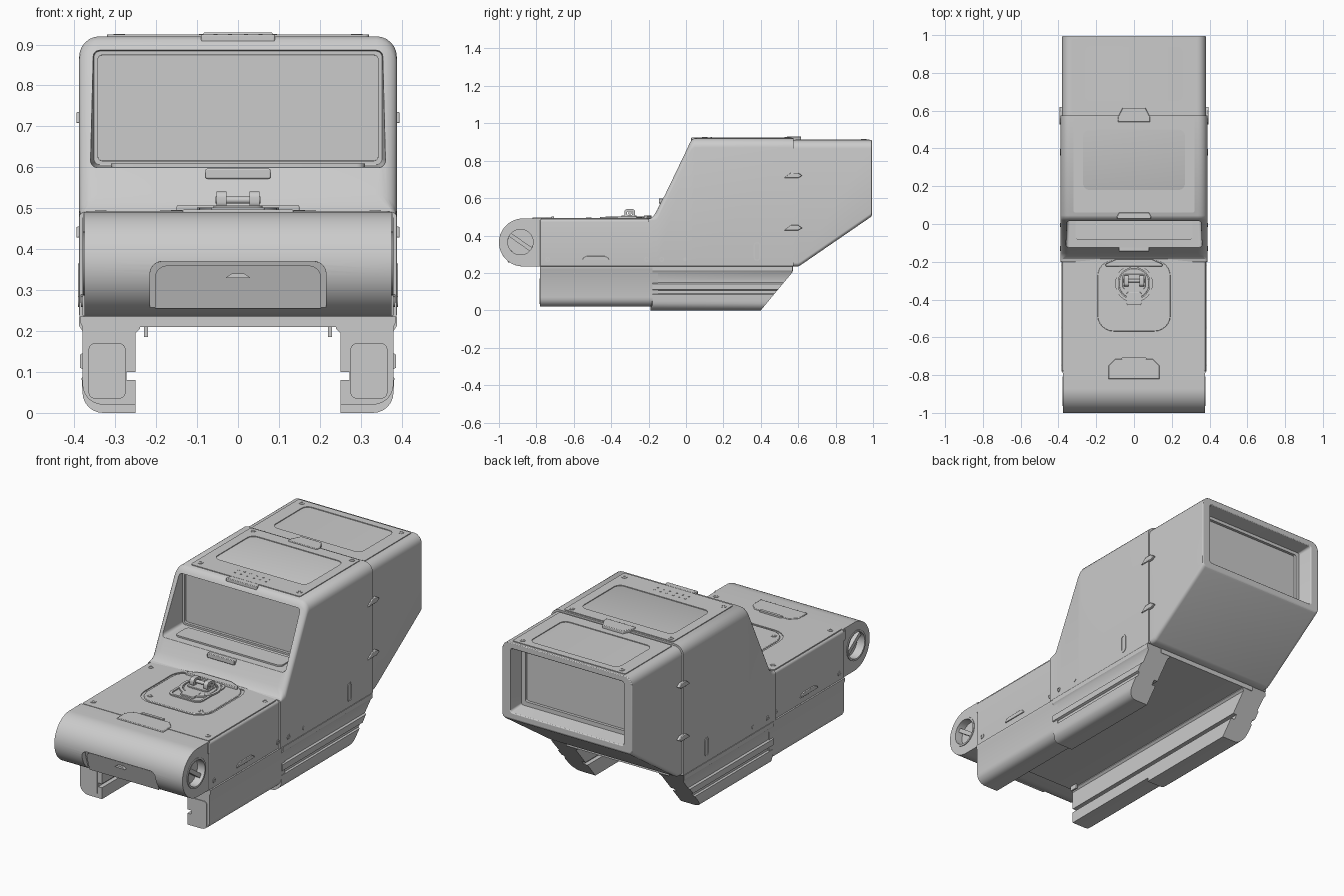
import bpy, bmesh
from math import sin, cos, pi, radians

if "Cube" in bpy.data.objects:
    bpy.data.objects.remove(bpy.data.objects["Cube"])


def make(name, verts, faces, bevel=0.0):
    bm = bmesh.new()
    vs = [bm.verts.new(v) for v in verts]
    for f in faces:
        bm.faces.new([vs[i] for i in f])
    bmesh.ops.recalc_face_normals(bm, faces=bm.faces)
    me = bpy.data.meshes.new(name)
    bm.to_mesh(me)
    bm.free()
    ob = bpy.data.objects.new(name, me)
    bpy.context.collection.objects.link(ob)
    if bevel:
        m = ob.modifiers.new("edge", 'BEVEL')
        m.width, m.segments, m.limit_method = bevel, 2, 'ANGLE'
        m.angle_limit = radians(35)
    return ob


def put(p, axis, t):
    return {'x': (t, p[0], p[1]), 'y': (p[0], t, p[1]), 'z': (p[0], p[1], t)}[axis]


def loft(name, sections, axis='y', bevel=0.0):
    """Skin a list of (position, 2D loop) along an axis."""
    n = len(sections[0][1])
    verts = [put(p, axis, t) for t, loop in sections for p in loop]
    faces = [list(range(n)), list(range(len(verts) - n, len(verts)))]
    for k in range(len(sections) - 1):
        for i in range(n):
            j = (i + 1) % n
            faces.append([k * n + i, k * n + j, (k + 1) * n + j, (k + 1) * n + i])
    return make(name, verts, faces, bevel)


def prism(name, loop, axis, a, b, bevel=0.0):
    return loft(name, [(a, loop), (b, loop)], axis, bevel)


def frame(name, outer, inner, axis, a, b):
    """Flat ring between two loops with equal point counts."""
    n = len(outer)
    rings = [(outer, a), (outer, b), (inner, b), (inner, a)]
    verts = [put(p, axis, t) for loop, t in rings for p in loop]
    faces = [[k * n + i, k * n + (i + 1) % n, (k + 1) % 4 * n + (i + 1) % n, (k + 1) % 4 * n + i]
             for k in range(4) for i in range(n)]
    return make(name, verts, faces)


def rrect(x0, x1, y0, y1, r_low, r_top=None, n=6):
    r_top = r_low if r_top is None else r_top
    pts = []
    for cx, cy, r, a in ((x1, y0, r_low, -90), (x1, y1, r_top, 0), (x0, y1, r_top, 90), (x0, y0, r_low, 180)):
        sx, sy = (-1 if cx == x1 else 1), (-1 if cy == y1 else 1)
        for i in range(n + 1):
            t = radians(a + 90 * i / n)
            pts.append((cx + sx * r + r * cos(t), cy + sy * r + r * sin(t)))
    return pts


def circle(cx, cy, r, n=32):
    return [(cx + r * cos(2 * pi * i / n), cy + r * sin(2 * pi * i / n)) for i in range(n)]


def cut(ob, cutter):
    m = ob.modifiers.new("cut", 'BOOLEAN')
    m.object, m.operation, m.solver = cutter, 'DIFFERENCE', 'EXACT'
    bpy.context.view_layer.objects.active = ob
    bpy.ops.object.modifier_move_to_index(modifier="cut", index=0)
    bpy.ops.object.modifier_apply(modifier="cut")
    bpy.data.objects.remove(cutter)


# Main housing with sloped front and deep window recess
profile = [(-.2, .49), (-.185, .493), (-.17, .51), (-.155, .535), (.02, .895), (.03, .911), (.045, .92), (.575, .92)]
housing = loft("main_housing", [(y, rrect(-.388, .388, .235, z, .005, .012 if z < .5 else .03 if z < .52 else .05))
                                for y, z in profile], bevel=.004)
cut(housing, loft("window_cutter", [(-.3, rrect(-.37, .37, .592, .91, .02)), (.04, rrect(-.352, .352, .606, .884, .015))]))
cut(housing, prism("glass_cutter", rrect(-.342, .342, .616, .874, .01), 'y', 0, .055))
prism("window_sill_plate", rrect(-.31, .31, -.085, .02, .02), 'z', .59, .609)

# Rear hood with slanted belly and rear window
hood = loft("rear_hood", [(y, rrect(-.38, .38, z, .91, .02, .045)) for y, z in
                          ((.57, .235), (.6, .235), (.615, .243), (.985, .497), (.995, .507))], bevel=.004)
cut(hood, loft("rear_cutter", [(.9, rrect(-.32, .32, .555, .865, .01)), (1.05, rrect(-.34, .34, .53, .885, .015))]))
frame("rear_window_trim", rrect(-.325, .325, .55, .87, .01), rrect(-.3, .3, .575, .85, .01), 'y', .9, .915)

# Front deck
prism("front_deck", rrect(-.38, .38, .235, .488, .005, .015), 'y', -.78, -.19, .003)

# Rounded nose with drawer pocket and side sockets
arc = [(-.872 + .128 * cos(radians(a)), .363 + .128 * sin(radians(a))) for a in range(90, 271, 6)]
nose = prism("rounded_nose", arc + [(-.775, .235), (-.775, .491)], 'x', -.375, .375, .006)


def pocket(name, w, top, a, b):
    ob = prism(name, rrect(-w, w, .255, top, .003, .03), 'y', a, b)
    for v in ob.data.vertices:
        v.co.y += (.37 - v.co.z) * .3
    return ob


cut(nose, pocket("drawer_cutter", .215, .37, -1.2, -.978))
pocket("drawer_front", .203, .36, -.986, -.96)
prism("drawer_pull", [(-.03, .33), (.03, .33), (.015, .341), (-.015, .341)], 'y', -.99, -.96)
ca, sa = cos(radians(-35)), sin(radians(-35))
bar = [(-.885 + u * ca - v * sa, .365 + u * sa + v * ca) for u, v in ((-.068, -.011), (.068, -.011), (.068, .011), (-.068, .011))]
for s in (1, -1):
    cut(nose, prism("socket_cutter", circle(-.885, .365, .068), 'x', s * .335, s * .45))
    frame("socket_ring", circle(-.885, .365, .078), circle(-.885, .365, .068), 'x', s * .37, s * .379)
    prism("socket_bar", bar, 'x', s * .33, s * .362)
    prism("nose_seam", rrect(-.79, -.78, .43, .49, .004), 'x', s * .37, s * .379)

# Underside channel floor and side rails
prism("channel_floor", rrect(-.3, .3, .21, .24, .003), 'y', -.78, .572)
inner = [(.24, .235), (.24, .205), (.25, .195), (.25, .1), (.272, .1), (.272, .08), (.25, .08)]
curve = [(.33 + .05 * sin(radians(a)), -.05 * cos(radians(a))) for a in range(0, 91, 15)]
ribs = [(.382, .085), (.374, .09), (.374, .105), (.386, .11), (.386, .142), (.377, .148),
        (.38, .2), (.388, .212), (.388, .235)]
for s in (1, -1):
    low = inner + [(.25, .02)] + [(x, z + .07) for x, z in curve] + [(.38, .21), (.385, .22), (.385, .235)]
    prism("front_rail", [(s * x, z) for x, z in low], 'y', -.78, -.15)
    high = inner + [(.25, 0)] + [(x, z + .05) for x, z in curve] + ribs
    rail = prism("rear_rail", [(s * x, z) for x, z in high], 'y', -.18, .6)
    for v in rail.data.vertices:
        if v.co.y > .5:
            v.co.y = min(.57, .4 + v.co.z * .83)
        elif v.co.z < .02:
            v.co.y -= .01
    xs = sorted((s * .275, s * .365))
    prism("rail_end_plate", rrect(xs[0], xs[1], .035, .17, .015), 'y', -.784, -.77)
    xs = sorted((s * .22, s * .23))
    prism("channel_prong", rrect(xs[0], xs[1], .185, .215, .002), 'y', -.76, -.72)


# Panel frames on deck, roof and hood
def screw(name, x, y, z):
    frame(name, circle(x, y, .014, 20), circle(x, y, .008, 20), 'z', z - .004, z + .002)
    prism(name + "_core", circle(x, y, .007, 6), 'z', z - .004, z + .001)


frame("roof_panel", rrect(-.32, .32, .06, .565, .01), rrect(-.27, .27, .18, .5, .035), 'z', .915, .924)
frame("hood_panel", rrect(-.33, .33, .585, .98, .01), rrect(-.26, .26, .65, .94, .035), 'z', .905, .914)
frame("deck_panel", rrect(-.37, .37, -.775, -.205, .01), rrect(-.205, .205, -.58, -.18, .09), 'z', .483, .493)
for s in (1, -1):
    for y, z, x in ((.1, .924, .29), (.54, .924, .29), (.95, .914, .29), (-.25, .493, .335), (-.73, .493, .335)):
        screw("panel_screw", s * x, y, z)
    screw("hatch_screw", s * .15, -.52, .494)
    for i in range(3):
        for y in (.105, .135):
            prism("roof_vent_dot", circle(s * (.02 + .035 * i), y, .005, 10), 'z', .92, .926)

# Deck hatch with lifting latch
prism("hatch_plate", rrect(-.193, .193, -.568, -.192, .085), 'z', .48, .494, .003)
frame("latch_surround", rrect(-.095, .095, -.46, -.22, .035), rrect(-.083, .083, -.448, -.232, .028), 'z', .49, .5)
frame("latch_ring", circle(0, -.315, .1), circle(0, -.315, .085), 'z', .49, .502)
prism("latch_disc", circle(0, -.315, .08), 'z', .49, .5, .003)
prism("latch_base", rrect(-.06, .06, -.345, -.265, .015), 'z', .495, .507, .002)
for s in (1, -1):
    frame("latch_loop", rrect(-.33, -.272, .5, .541, .015), rrect(-.315, -.287, .51, .529, .006), 'x', s * .028, s * .052)
prism("latch_pin", circle(-.3, .52, .009, 16), 'x', -.055, .055)
prism("latch_handle", rrect(-.04, .04, -.43, -.36, .012), 'z', .49, .502, .002)


# Trapezoid seam tabs
def tab(name, w0, w1, y0, y1, z0, z1):
    prism(name, [(-w0, y0), (w0, y0), (w0, y0 + (y1 - y0) * .35), (w1, y1), (-w1, y1), (-w0, y0 + (y1 - y0) * .35)],
          'z', z0, z1, .003)


tab("roof_tab", .085, .06, .54, .615, .9, .929)
tab("brow_tab", .09, .08, .028, .06, .906, .925)
tab("deck_rear_tab", .15, .09, -.225, -.185, .485, .507)
prism("window_tab", rrect(-.08, .08, .572, .597, .006), 'y', -.145, -.07, .003)
prism("nose_tab", [(-.135, -.82), (.135, -.82), (.135, -.75), (.1, -.715), (-.1, -.715), (-.135, -.75)], 'z', .48, .497, .003)
prism("nose_tab_grip", rrect(-.065, .065, -.72, -.705, .006), 'z', .485, .502)

# Side fittings: clips, slot, screws and grip arches
for s in (1, -1):
    for z in (.44, .72):
        prism("side_clip", [(.525, z - .012), (.6, z - .012), (.622, z), (.6, z + .015), (.56, z + .015)],
              'x', s * .37, s * .395, .003)
    frame("side_slot", rrect(.362, .398, .265, .365, .017), rrect(.369, .391, .272, .358, .010), 'x', s * .38, s * .391)
    for y, x in ((-.74, .38), (-.21, .38), (-.13, .388)):
        frame("side_screw", circle(y, .272, .013, 20), circle(y, .272, .007, 20), 'x', s * .37, s * (x + .003))
    prism("side_stud", circle(-.005, .272, .01, 16), 'x', s * .38, s * .391)
    prism("side_grip", [(-.555, .268), (-.41, .268), (-.415, .28), (-.435, .29), (-.53, .29), (-.55, .28)],
          'x', s * .37, s * .385, .002)

bpy.ops.object.select_all(action='SELECT')
bpy.context.view_layer.objects.active = housing
bpy.ops.object.shade_smooth_by_angle(angle=radians(32))
